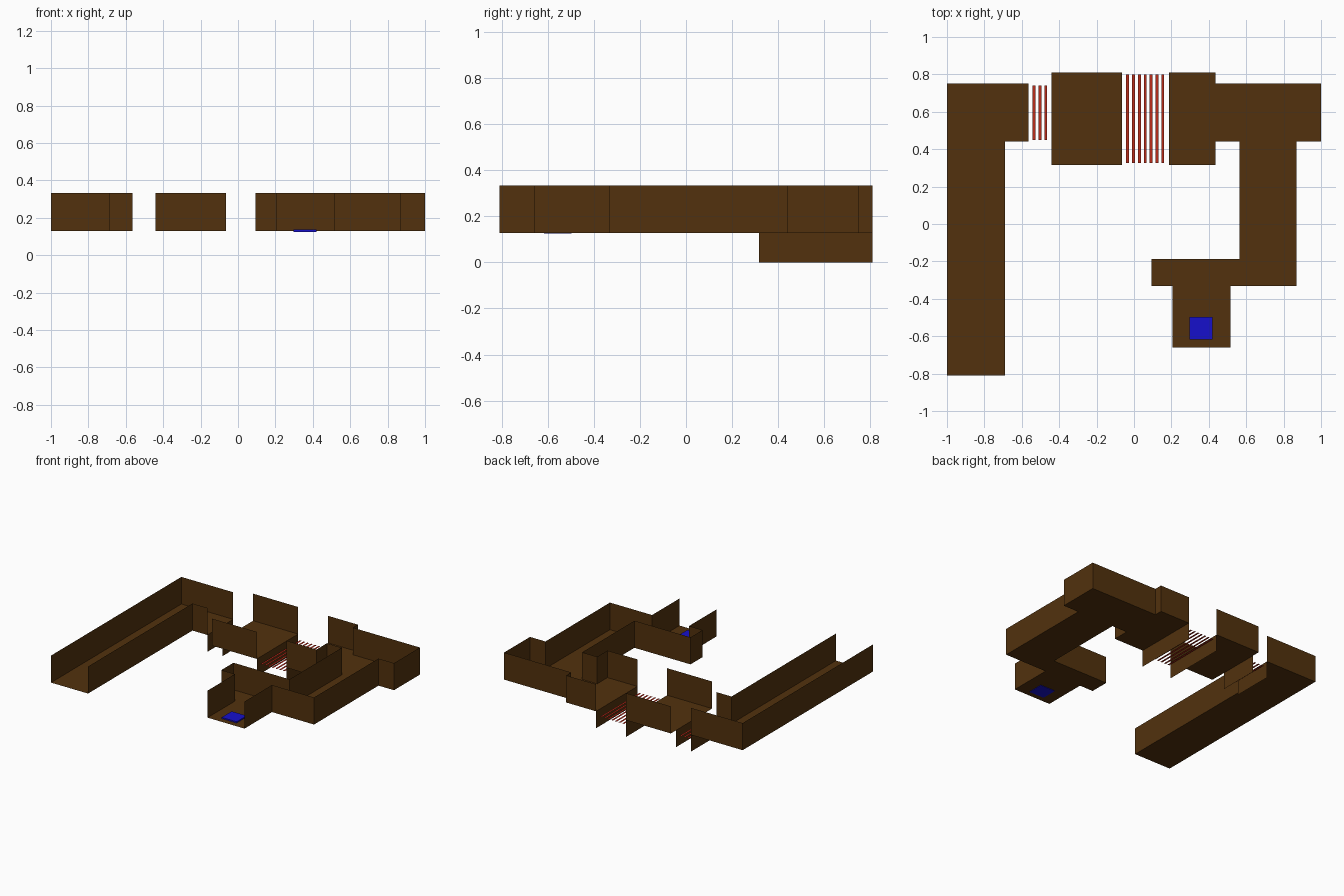
import bpy, bmesh

if "Cube" in bpy.data.objects:
    bpy.data.objects.remove(bpy.data.objects["Cube"])

FLOOR, TOP = 0.128, 0.333


def material(name, rgb):
    m = bpy.data.materials.new(name)
    m.diffuse_color = (*rgb, 1)
    m.use_nodes = True
    m.node_tree.nodes["Principled BSDF"].inputs["Base Color"].default_value = m.diffuse_color
    return m


BROWN = material("brown_stone", (0.085, 0.031, 0.004))
RED = material("red_bars", (0.5, 0.025, 0.01))
BLUE = material("blue_plate", (0.008, 0.005, 0.6))


def finish(name, bm, mat):
    bmesh.ops.remove_doubles(bm, verts=bm.verts, dist=0.0005)
    me = bpy.data.meshes.new(name)
    bm.to_mesh(me)
    bm.free()
    me.materials.append(mat)
    ob = bpy.data.objects.new(name, me)
    bpy.context.collection.objects.link(ob)
    return ob


def face(bm, pts):
    bm.faces.new([bm.verts.new(p) for p in pts])


def rect(bm, x0, x1, y0, y1, z):
    face(bm, [(x0, y0, z), (x1, y0, z), (x1, y1, z), (x0, y1, z)])


def floor(name, *rects):
    bm = bmesh.new()
    for r in rects:
        rect(bm, *r, FLOOR)
    finish(name, bm, BROWN)


def wall(name, path, z0=FLOOR, z1=TOP):
    # thin upright sheet following a plan path
    bm = bmesh.new()
    for (ax, ay), (bx, by) in zip(path, path[1:]):
        face(bm, [(ax, ay, z0), (bx, by, z0), (bx, by, z1), (ax, ay, z1)])
    finish(name, bm, BROWN)


def bars(name, xs, y0, y1, z=0.09, w=0.015):
    bm = bmesh.new()
    for x in xs:
        rect(bm, x - w / 2, x + w / 2, y0, y1, z)
    finish(name, bm, RED)


# Entry corridor, open at the front end and at the first pit
floor("entry_floor", (-1, -0.69, -0.81, 0.75), (-0.69, -0.565, 0.44, 0.75))
wall("entry_outer_wall", [(-0.565, 0.75), (-1, 0.75), (-1, -0.81)])
wall("entry_inner_wall", [(-0.69, -0.81), (-0.69, 0.44), (-0.565, 0.44)])

# Island room between the pits
floor("middle_floor", (-0.44, -0.063, 0.316, 0.81))
wall("middle_back_wall", [(-0.063, 0.81), (-0.44, 0.81)])
wall("middle_front_wall", [(-0.44, 0.316), (-0.063, 0.316)])

# Far room, side corridor and goal alcove
floor("goal_floor", (0.187, 0.437, 0.316, 0.81), (0.437, 1, 0.44, 0.75),
      (0.563, 0.87, -0.332, 0.44), (0.093, 0.563, -0.332, -0.187),
      (0.207, 0.517, -0.66, -0.332))
wall("goal_outer_wall", [(0.517, -0.66), (0.517, -0.332), (0.87, -0.332),
                         (0.87, 0.44), (1, 0.44), (1, 0.75), (0.437, 0.75),
                         (0.437, 0.81), (0.187, 0.81)])
wall("goal_inner_wall", [(0.187, 0.316), (0.437, 0.316), (0.437, 0.44),
                         (0.563, 0.44), (0.563, -0.187), (0.093, -0.187),
                         (0.093, -0.332), (0.207, -0.332), (0.207, -0.66)])

# Pit side sheets and the red bars across each pit
for i, (x, y0, y1) in enumerate([(-0.565, 0.44, 0.75), (-0.44, 0.44, 0.75),
                                 (-0.063, 0.316, 0.81), (0.187, 0.316, 0.81)]):
    wall(f"pit_side_{i + 1}", [(x, y0), (x, y1)], 0, FLOOR)
bars("small_pit_bars", [-0.534 + 0.0313 * i for i in range(3)], 0.45, 0.74)
bars("large_pit_bars", [-0.034 + 0.0313 * i for i in range(7)], 0.327, 0.80)

# Goal plate set through the alcove floor
bm = bmesh.new()
bmesh.ops.create_cube(bm, size=1)
bmesh.ops.scale(bm, verts=bm.verts, vec=(0.125, 0.12, 0.013))
bmesh.ops.translate(bm, verts=bm.verts, vec=(0.358, -0.557, 0.131))
finish("goal_plate", bm, BLUE)
